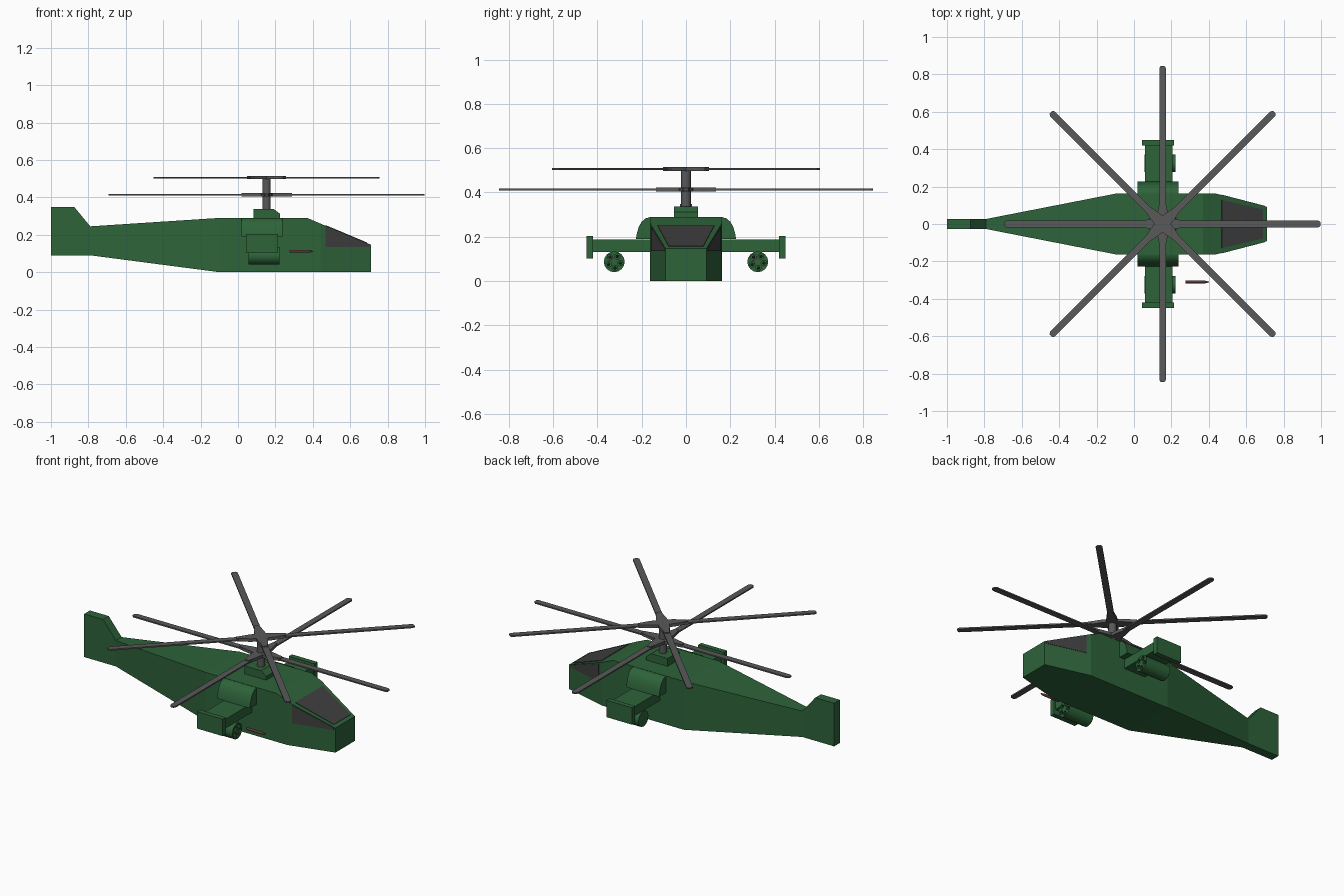
import bpy, bmesh, math
from mathutils import Matrix, Vector

if "Cube" in bpy.data.objects:
    bpy.data.objects.remove(bpy.data.objects["Cube"])


def mat(name, col):
    m = bpy.data.materials.new(name)
    m.diffuse_color = (*col, 1)
    m.use_nodes = True
    m.node_tree.nodes["Principled BSDF"].inputs["Base Color"].default_value = m.diffuse_color
    return m


GREEN = mat("green_paint", (0.027, 0.125, 0.042))
GLASS = mat("dark_glass", (0.05, 0.05, 0.05))
METAL = mat("rotor_grey", (0.1, 0.1, 0.1))
RED = mat("rocket_red", (0.12, 0.04, 0.04))


def finish(name, bm, material, smooth=False):
    bmesh.ops.recalc_face_normals(bm, faces=bm.faces)
    me = bpy.data.meshes.new(name)
    bm.to_mesh(me)
    bm.free()
    ob = bpy.data.objects.new(name, me)
    bpy.context.collection.objects.link(ob)
    me.materials.append(material)
    if smooth:
        bpy.context.view_layer.objects.active = ob
        ob.select_set(True)
        bpy.ops.object.shade_smooth_by_angle(angle=math.radians(40))
        ob.select_set(False)
    return ob


def loft(bm, rings, cap=True):
    rows = [[bm.verts.new(p) for p in r] for r in rings]
    n = len(rows[0])
    for a, b in zip(rows, rows[1:]):
        for i in range(n):
            bm.faces.new((a[i], a[(i + 1) % n], b[(i + 1) % n], b[i]))
    if cap:
        bm.faces.new(rows[0])
        bm.faces.new(rows[-1])


def prism(name, pts, vec, material, smooth=False):
    bm = bmesh.new()
    v = Vector(vec)
    loft(bm, [pts, [Vector(p) + v for p in pts]])
    return finish(name, bm, material, smooth)


def box(name, lo, hi, material):
    (x0, y0, z0), (x1, y1, z1) = lo, hi
    return prism(name, [(x0, y0, z0), (x1, y0, z0), (x1, y1, z0), (x0, y1, z0)],
                 (0, 0, z1 - z0), material)


def circle(x, y, z, r, n):
    return [(x, y + r * math.cos(2 * math.pi * i / n), z + r * math.sin(2 * math.pi * i / n))
            for i in range(n)]


# Fuselage: rectangular stations (x, half width, bottom, top)
stations = [(-1, .027, .09, .348), (-.875, .027, .09, .348), (-.79, .027, .09, .245),
            (-.1, .162, 0, .29), (.37, .162, 0, .29), (.44, .162, 0, .26), (.71, .092, 0, .147)]
bm = bmesh.new()
loft(bm, [[(x, -w, b), (x, w, b), (x, w, t), (x, -w, t)] for x, w, b, t in stations])
finish("fuselage", bm, GREEN)


# Cockpit glass: thin panels on the slanted roof and both side walls
def roof(x):
    return .29 - (x - .37) * .143 / .34


def wall(x):
    return .162 - (x - .44) * .07 / .27


prism("windshield", [(.467, -.128, roof(.467) - .004), (.688, -.078, roof(.688) - .004),
                     (.688, .078, roof(.688) - .004), (.467, .128, roof(.467) - .004)],
      (.0025, 0, .006), GLASS)
for s, side in ((-1, "right"), (1, "left")):
    outline = [(.467, .135), (.7, .135), (.7, roof(.7) - .003), (.467, roof(.467) - .006)]
    prism("side_window_" + side, [(x, s * (wall(x) - .004), z) for x, z in outline],
          (.0015, s * .006, 0), GLASS)

    # Rounded engine cowl
    cowl = [(.1, .19), (.226, .19), (.222, .215), (.213, .245), (.2, .268), (.182, .283),
            (.16, .289), (.1, .289)]
    prism("engine_cowl_" + side, [(.02, s * y, z) for y, z in cowl], (.217, 0, 0), GREEN, True)

    # Stub wing and end plate
    box("wing_" + side, (.06, min(s * .1, s * .43), .132), (.205, max(s * .1, s * .43), .187), GREEN)
    box("wing_end_plate_" + side, (.043, min(s * .42, s * .449), .102),
        (.213, max(s * .42, s * .449), .203), GREEN)

    # Rocket pod with five bored tubes
    py, pz = s * .324, .087
    bm = bmesh.new()
    loft(bm, [circle(.055, py, pz, .047, 16), circle(.222, py, pz, .047, 16)])
    pod = finish("rocket_pod_" + side, bm, GREEN, True)
    bores = bmesh.new()
    for k in range(5):
        a = math.radians(60 + 72 * k)
        y, z = py + .028 * math.cos(a), pz + .028 * math.sin(a)
        loft(bores, [circle(.12, y, z, .0125, 10), circle(.25, y, z, .0125, 10)])
        # One rocket on the right side has already left its tube
        fired = s < 0 and k == 0
        x0 = .275 if fired else .09
        bm = bmesh.new()
        loft(bm, [circle(x0, y, z, .0075, 10), circle(x0 + .105, y, z, .0075, 10),
                  circle(x0 + .125, y, z, .002, 10)])
        finish("rocket_%s_%d" % (side, k + 1), bm, RED, True)
    cutter = finish("tube_cutter_" + side, bores, GREEN)
    cutter.hide_render = True
    cutter.hide_set(True)
    mod = pod.modifiers.new("tubes", 'BOOLEAN')
    mod.operation, mod.solver, mod.object = 'DIFFERENCE', 'EXACT', cutter

# Rotor base with chamfered front, and mast
CX = .153
prism("rotor_base", [(.083, -.055, .28), (.225, -.055, .28), (.225, -.055, .312),
                     (.192, -.055, .337), (.083, -.055, .337)], (0, .11, 0), GREEN)
bm = bmesh.new()
bmesh.ops.create_cone(bm, cap_ends=True, segments=16, radius1=.022, radius2=.022, depth=.18,
                      matrix=Matrix.Translation((CX, 0, .42)))
finish("mast", bm, METAL, True)


# Two four-bladed rotors, the upper one turned 45 degrees
def rotor(name, z, turn):
    for k in range(4):
        m = (Matrix.Translation((CX, 0, z)) @
             Matrix.Rotation(turn + k * math.pi / 2, 4, 'Z'))
        blade = [(.02, -.018), (.833, -.018), (.845, -.010), (.845, .010), (.833, .018), (.02, .018)]
        arm = [(0, -.034), (.06, -.028), (.135, -.012), (.135, .012), (.06, .028), (0, .034)]
        for part, pts, h in (("blade", blade, .004), ("arm", arm, .009)):
            ob = prism("%s_%s_%d" % (name, part, k + 1), [(x, y, -h) for x, y in pts],
                       (0, 0, 2 * h), METAL)
            ob.data.transform(m)


rotor("lower_rotor", .413, 0)
rotor("upper_rotor", .506, math.pi / 4)
